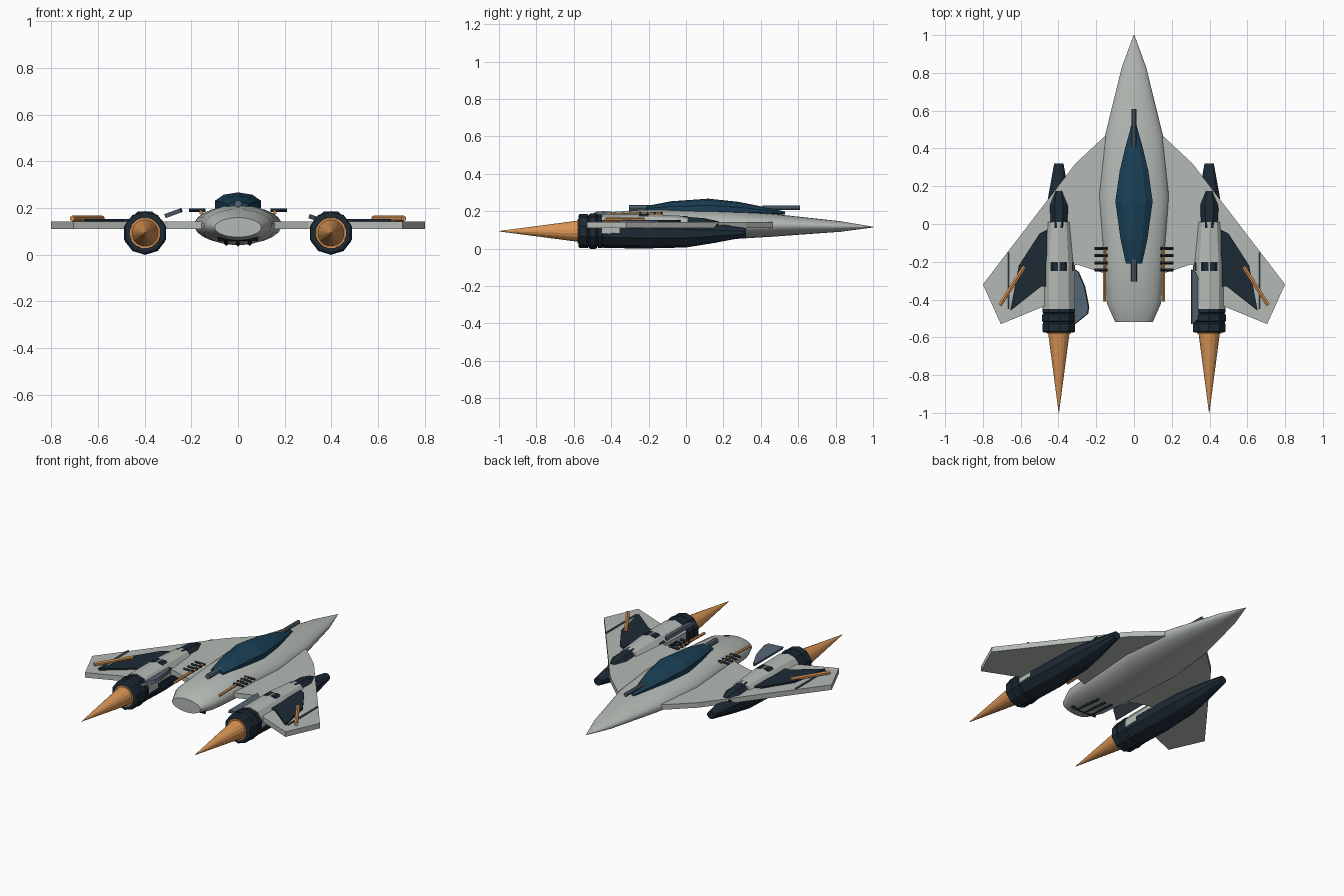
import bpy, bmesh, math
from mathutils import Vector

if "Cube" in bpy.data.objects:
    bpy.data.objects.remove(bpy.data.objects["Cube"])


def mat(name, c):
    m = bpy.data.materials.new(name)
    m.diffuse_color = (*c, 1)
    m.use_nodes = True
    m.node_tree.nodes["Principled BSDF"].inputs["Base Color"].default_value = m.diffuse_color
    return m


HULL = mat("hull_grey", (0.46, 0.49, 0.46))
DARK = mat("dark_navy", (0.012, 0.023, 0.036))
GLASS = mat("canopy_blue", (0.01, 0.05, 0.09))
ORANGE = mat("orange", (0.7, 0.3, 0.09))
STEEL = mat("steel", (0.09, 0.13, 0.17))


def finish(bm, name, m, smooth=None):
    bmesh.ops.recalc_face_normals(bm, faces=bm.faces)
    me = bpy.data.meshes.new(name)
    bm.to_mesh(me)
    bm.free()
    me.materials.append(m)
    ob = bpy.data.objects.new(name, me)
    bpy.context.collection.objects.link(ob)
    if smooth:
        bpy.ops.object.select_all(action='DESELECT')
        ob.select_set(True)
        bpy.context.view_layer.objects.active = ob
        bpy.ops.object.shade_smooth_by_angle(angle=math.radians(smooth))
    return ob


def loft(name, secs, n, m, x=0, smooth=None):
    """Elliptical sections (y, rx, rz, zc) skinned along y, capped."""
    bm = bmesh.new()
    rings = []
    for y, rx, rz, zc in secs:
        rings.append([bm.verts.new((x + rx * math.cos(a), y, zc + rz * math.sin(a)))
                      for a in (2 * math.pi * (i + .5) / n for i in range(n))])
    for a, b in zip(rings, rings[1:]):
        for i in range(n):
            bm.faces.new((a[i], a[(i + 1) % n], b[(i + 1) % n], b[i]))
    bm.faces.new(rings[0])
    bm.faces.new(rings[-1])
    return finish(bm, name, m, smooth)


def plate(name, pts, z0, z1, m, sx=1):
    bm = bmesh.new()
    f = bm.faces.new([bm.verts.new((sx * px, py, z0)) for px, py in pts])
    r = bmesh.ops.extrude_face_region(bm, geom=[f])
    for v in r["geom"]:
        if isinstance(v, bmesh.types.BMVert):
            v.co.z = z1
    return finish(bm, name, m)


def bar(name, a, b, r, m, n=8):
    a, b = Vector(a), Vector(b)
    bm = bmesh.new()
    bmesh.ops.create_cone(bm, cap_ends=True, segments=n, radius1=r, radius2=r, depth=(b - a).length)
    ob = finish(bm, name, m)
    ob.location = (a + b) / 2
    ob.rotation_euler = (b - a).to_track_quat('Z', 'Y').to_euler()
    return ob


# Fuselage and canopy
loft("fuselage", [(1, .002, .002, .115), (.83, .065, .028, .118), (.46, .157, .062, .125),
                  (.15, .188, .083, .127), (-.15, .165, .086, .127), (-.42, .145, .07, .125),
                  (-.52, .1, .042, .117)], 24, HULL, smooth=35)
loft("canopy", [(.53, .012, .008, .19), (.4, .05, .026, .2), (.28, .08, .042, .208),
                (.12, .104, .052, .215), (-.08, .075, .04, .213), (-.21, .045, .018, .21)], 10, GLASS)
bar("front_probe", (0, .61, .218), (0, .41, .218), .012, STEEL)
bar("rear_probe", (0, -.15, .218), (0, -.305, .218), .016, STEEL)

# Slots under the tail
for i in (-1, 0, 1):
    bar("belly_slot", (i * .05, -.26, .042 + .004 * abs(i)), (i * .05, -.45, .063 + .004 * abs(i)), .009, DARK, 4)
bar("belly_crossbar", (-.085, -.45, .07), (.085, -.45, .07), .012, DARK, 4)

WING = [(.1, .48), (.16, .46), (.31, .32), (.8, -.32), (.705, -.53), (.45, -.425),
        (.36, -.23), (.3, -.215), (.1, -.28)]
PANEL = [(.46, -.03), (.5, -.05), (.61, -.22), (.655, -.46), (.49, -.33), (.46, -.33)]

for s, side in ((1, "right"), (-1, "left")):
    def nm(t):
        return side + "_" + t
    X = .398 * s
    # Wing with its dark panel and trims
    plate(nm("wing"), WING, .11, .142, HULL, s)
    plate(nm("wing_panel"), PANEL, .14, .152, DARK, s)
    bar(nm("wing_stripe"), (s * .58, -.225, .155), (s * .71, -.43, .155), .012, ORANGE, 6)
    bar(nm("wing_rod"), (s * .665, -.15, .146), (s * .665, -.45, .146), .006, STEEL, 6)
    # Lower nacelle
    loft(nm("nacelle"), [(.32, .026, .024, .086), (.15, .058, .052, .082), (0, .082, .074, .08),
                         (-.25, .09, .081, .081), (-.46, .087, .085, .09)], 10, DARK, X)
    # Upper engine cover, nose cap and belt
    loft(nm("engine_nose"), [(.175, .032, .03, .118), (.1, .06, .05, .116), (-.02, .05, .062, .115)], 8, DARK, X)
    loft(nm("engine_cover"), [(.01, .068, .06, .113), (-.2, .086, .073, .112), (-.45, .09, .08, .105)],
         10, HULL, X)
    loft(nm("engine_belt"), [(-.2, .083, .077, .113), (-.25, .084, .078, .112)], 8, DARK, X)
    # Nozzle rings and flame
    for y0, y1, r in ((-.44, -.475, .09), (-.475, -.52, .094), (-.52, -.575, .091)):
        loft(nm("nozzle_ring"), [(y0, r * .93, r * .93, .093), (y0 - .008, r, r, .093),
                                 (y1 + .006, r, r, .093), (y1, r * .9, r * .9, .093)], 10, DARK, X)
    loft(nm("nozzle_glow"), [(-.55, .07, .07, .093), (-.579, .066, .066, .093)], 16, ORANGE, X)
    loft(nm("flame"), [(-.575, .058, .058, .093), (-1, .001, .001, .093)], 16, ORANGE, X)
    # Fuselage side stripe and vents
    bar(nm("side_stripe"), (s * .157, -.125, .187), (s * .157, -.41, .18), .009, ORANGE, 6)
    for k in range(4):
        y = -.13 - .038 * k
        bar(nm("vent"), (s * .14, y, .19), (s * .21, y, .19), .008, DARK, 4)

# Tilted inboard fins (same outline on both sides, opposite tilt)
FIN = [(0, -.24), (.02, -.255), (.055, -.33), (.078, -.44), (.072, -.475), (0, -.53)]
for x, z, tilt, side in ((-.313, .165, -20, "left"), (.304, .165, 18, "right")):
    f = plate(side + "_inboard_fin", FIN, -.009, .009, STEEL)
    f.location = (x, 0, z)
    f.rotation_euler = (0, math.radians(tilt), 0)
